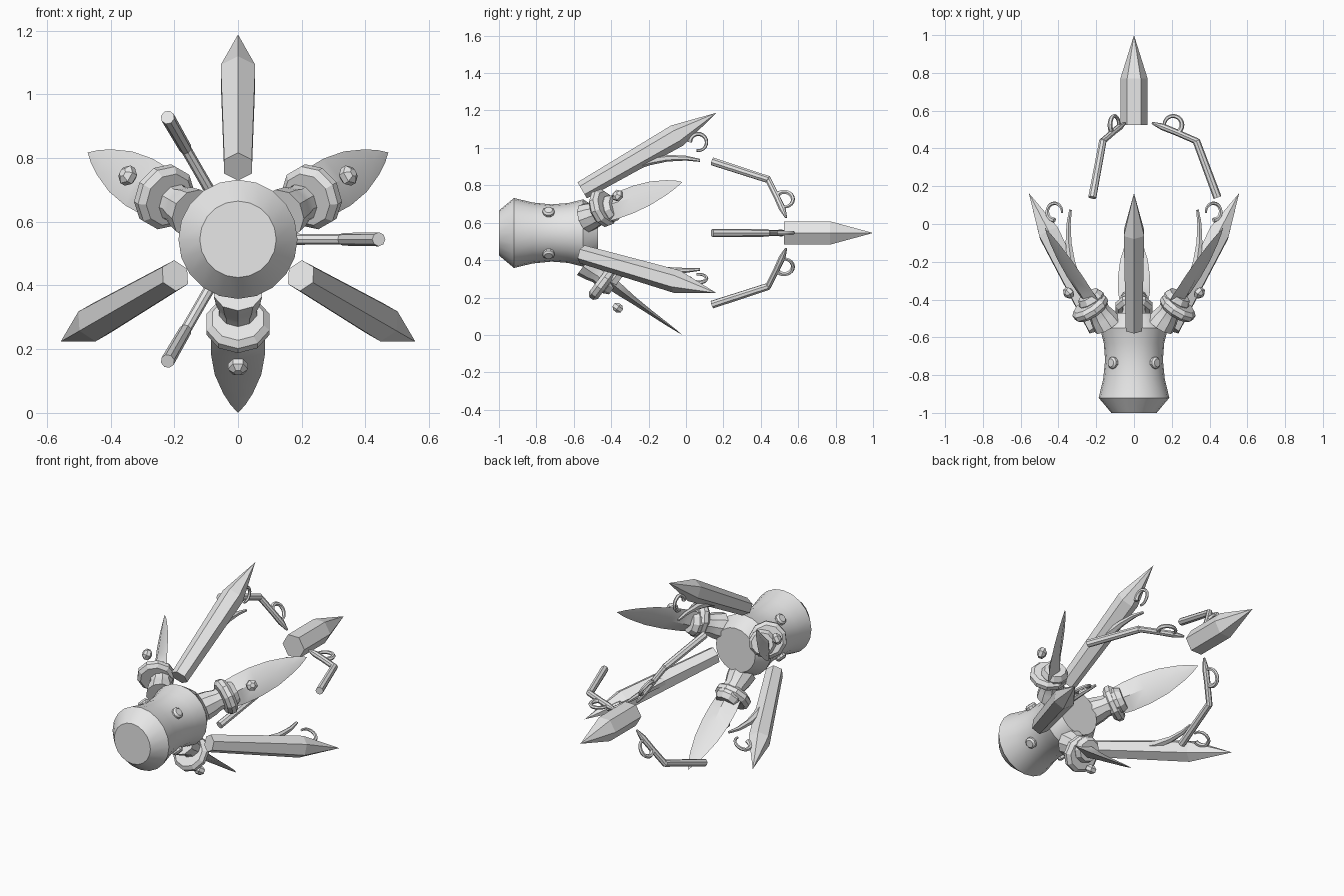
import bpy, bmesh, math
from mathutils import Vector, Matrix

if "Cube" in bpy.data.objects:
    bpy.data.objects.remove(bpy.data.objects["Cube"])

AXIS_Z = 0.545  # height of the central axis
grey = bpy.data.materials.new("plain_grey")
grey.diffuse_color = (0.8, 0.8, 0.8, 1)
grey.use_nodes = True
grey.node_tree.nodes["Principled BSDF"].inputs["Base Color"].default_value = grey.diffuse_color


def loft(name, path, sizes, sides, angle=0, smooth=True, phase=0):
    """Sweep an n-sided section along (radial, y) points, then turn it about the axis.
    sizes holds (half depth, half width) or one radius for each point."""
    bm = bmesh.new()
    rings = []
    last = len(path) - 1
    for i, (p, s) in enumerate(zip(path, sizes)):
        a, b = Vector(path[max(i - 1, 0)]), Vector(path[min(i + 1, last)])
        d = (b - a).normalized()
        h, w = s if isinstance(s, tuple) else (s, s)
        ring = []
        for k in range(sides):
            t = 2 * math.pi * k / sides + phase
            c = math.cos(t) * h
            ring.append(bm.verts.new((p[0] + d.y * c, p[1] - d.x * c, math.sin(t) * w)))
        rings.append(ring)
    for r0, r1 in zip(rings, rings[1:]):
        for k in range(sides):
            j = (k + 1) % sides
            bm.faces.new((r0[k], r0[j], r1[j], r1[k]))
    bm.faces.new(rings[0])
    bm.faces.new(rings[-1])
    bmesh.ops.remove_doubles(bm, verts=bm.verts, dist=1e-5)
    bmesh.ops.recalc_face_normals(bm, faces=bm.faces)
    bm.transform(Matrix.Translation((0, 0, AXIS_Z))
                 @ Matrix.Rotation(-math.radians(angle), 4, 'Y'))
    me = bpy.data.meshes.new(name)
    bm.to_mesh(me)
    bm.free()
    me.materials.append(grey)
    ob = bpy.data.objects.new(name, me)
    bpy.context.collection.objects.link(ob)
    if smooth:
        bpy.context.view_layer.objects.active = ob
        ob.select_set(True)
        bpy.ops.object.shade_smooth_by_angle(angle=math.radians(30))
        ob.select_set(False)
    return ob


def arc(cx, cy, radius, start, end, n=16):
    return [(cx + radius * math.cos(math.radians(start + (end - start) * i / n)),
             cy + radius * math.sin(math.radians(start + (end - start) * i / n)))
            for i in range(n + 1)]


def along(p, direction, dists):
    return [(p[0] + direction[0] * t, p[1] + direction[1] * t) for t in dists]


# waisted body
loft("body", [(0, -1), (0, -.92), (0, -.82), (0, -.72), (0, -.63), (0, -.55), (0, -.47)],
     [.12, .187, .163, .153, .16, .18, .13], 20)

# round studs on the waist
for a in (45, 135, 225, 315):
    loft("body_stud", [(.13, -.735), (.165, -.735), (.175, -.735)], [.032, .032, .022], 10, a)

# three straight hexagonal blades with hooks on the inner side
for a in (90, 210, 330):
    loft("blade", along((.228, -.555), (.5, .866), (0, .585, .83)), [.05, .0625, 0], 6, a, False)
    loft("blade_horn", [(.34, -.34), (.385, -.2), (.4, -.1), (.4, 0), (.388, .075)],
         [.028, .024, .018, .013, .008], 6, a)
    curl = arc(.485, .065, .045, -90, 190)
    loft("blade_curl", curl, [.013 - .006 * i / 16 for i in range(17)], 6, a)

# three leaf-shaped petals with stalk, collar and floating gem
PETAL = (.6, .8)
for a in (30, 150, 270):
    loft("petal_stalk", along((.16, -.535), PETAL, (0, .05, .09, .17, .2)),
         [.08, .072, .06, .075, .06], 10, a)
    loft("petal_collar", along((.267, -.445), PETAL, (-.03, -.012, .012, .03)),
         [.085, .104, .104, .085], 10, a, False)
    loft("petal", [(.225, -.45), (.3, -.36), (.36, -.28), (.425, -.19), (.485, -.105),
                   (.52, -.055), (.545, -.02)],
         [(.04, .07), (.03, .084), (.02, .085), (.013, .073), (.008, .046),
          (.004, .023), 0], 4, a)
    loft("petal_gem", along((.4, -.365), (.8, -.6), (-.024, -.01, .01, .024)),
         [.014, .032, .032, .014], 6, a, False, math.pi / 6)

# detached spike behind
loft("far_spike", [(0, .525), (0, .77), (0, 1)], [.072, .072, 0], 6, 0, False)

# three bent arms leading to the detached spike
for a in (0, 120, 240):
    loft("arm_rod", [(.442, .14), (.33, .44), (.325, .447)], [.022, .02, .012], 8, a)
    loft("arm_tip", [(.335, .437), (.22, .487), (.15, .515), (.095, .535)],
         [.017, .017, .018, .006], 8, a)
    curl = arc(.207, .525, .047, -70, 215)
    loft("arm_curl", curl, [.014 - .006 * i / 16 for i in range(17)], 6, a)
